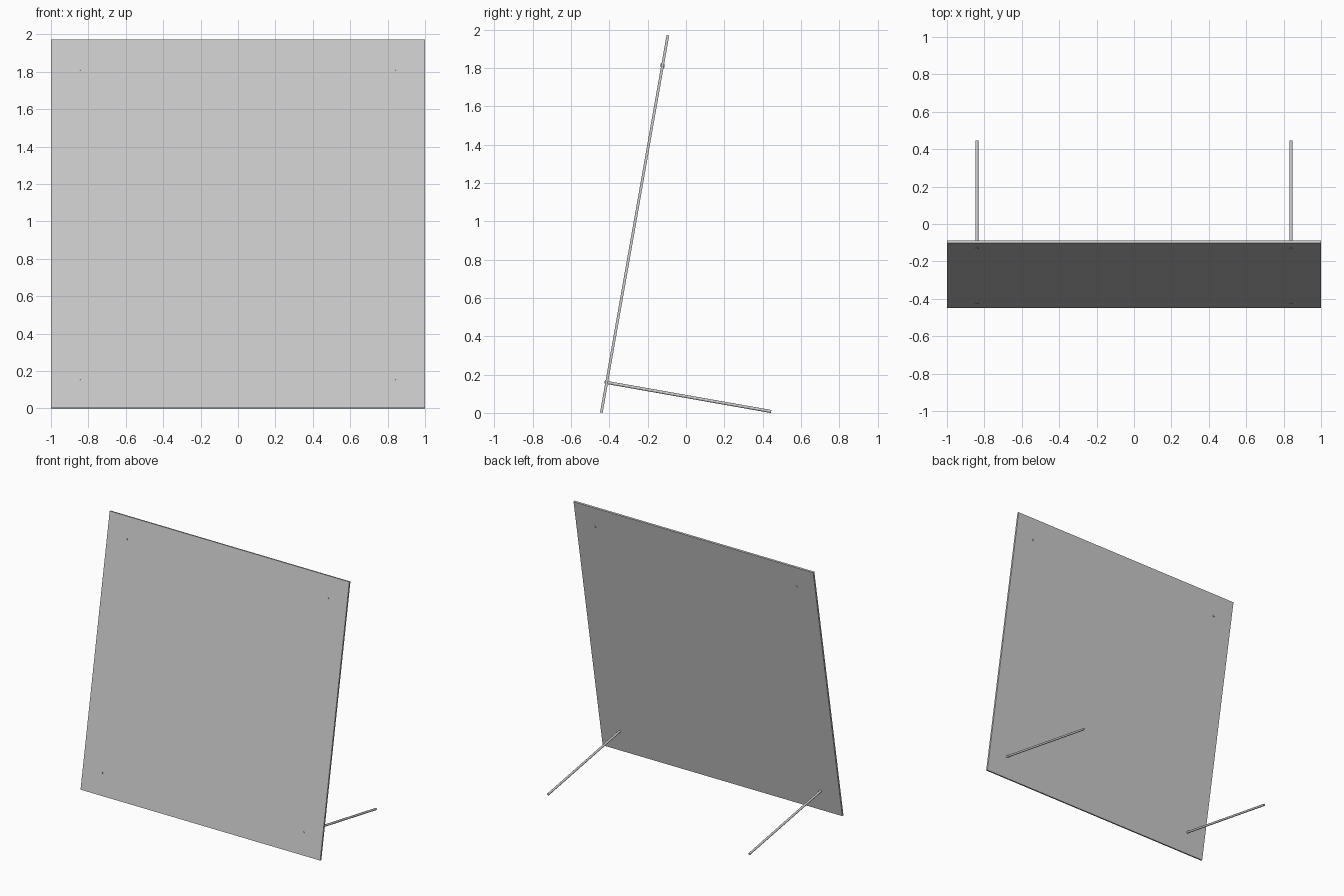
import bpy, math
from mathutils import Matrix, Vector

if "Cube" in bpy.data.objects:
    bpy.data.objects.remove(bpy.data.objects["Cube"])

TILT = math.radians(10)
THICK, ROD_R, INSET, PROUD = 0.014, 0.008, 0.16, 0.004
LEG = 0.865

grey = bpy.data.materials.new("light grey")
grey.diffuse_color = (0.6, 0.6, 0.6, 1)
grey.use_nodes = True
grey.node_tree.nodes["Principled BSDF"].inputs["Base Color"].default_value = grey.diffuse_color

# panel frame: local z runs up the panel, local y points out of its back
frame = Matrix.Translation((0, -0.435, 0)) @ Matrix.Rotation(-TILT, 4, 'X')


def finish(name):
    ob = bpy.context.object
    ob.name = name
    ob.data.materials.append(grey)
    return ob


def rod(name, x, z, y0, y1):
    """Round bar square to the panel, from local y0 to y1."""
    bpy.ops.mesh.primitive_cylinder_add(vertices=24, radius=ROD_R, depth=y1 - y0)
    ob = finish(name)
    ob.matrix_world = (frame @ Matrix.Translation((x, (y0 + y1) / 2, z))
                       @ Matrix.Rotation(math.pi / 2, 4, 'X'))
    bpy.ops.object.shade_smooth_by_angle()


# leaning square panel
bpy.ops.mesh.primitive_cube_add(size=1)
panel = finish("panel")
panel.data.transform(Matrix.Diagonal((2, THICK, 2, 1)))
panel.matrix_world = frame @ Matrix.Translation((0, -THICK / 2, 1))

# rear legs through the lower corners, short pins through the upper corners
for side, x in (("left", -1 + INSET), ("right", 1 - INSET)):
    rod(side + "_leg", x, INSET, -THICK - PROUD, LEG)
    rod(side + "_pin", x, 2 - INSET, -THICK - PROUD, PROUD)
